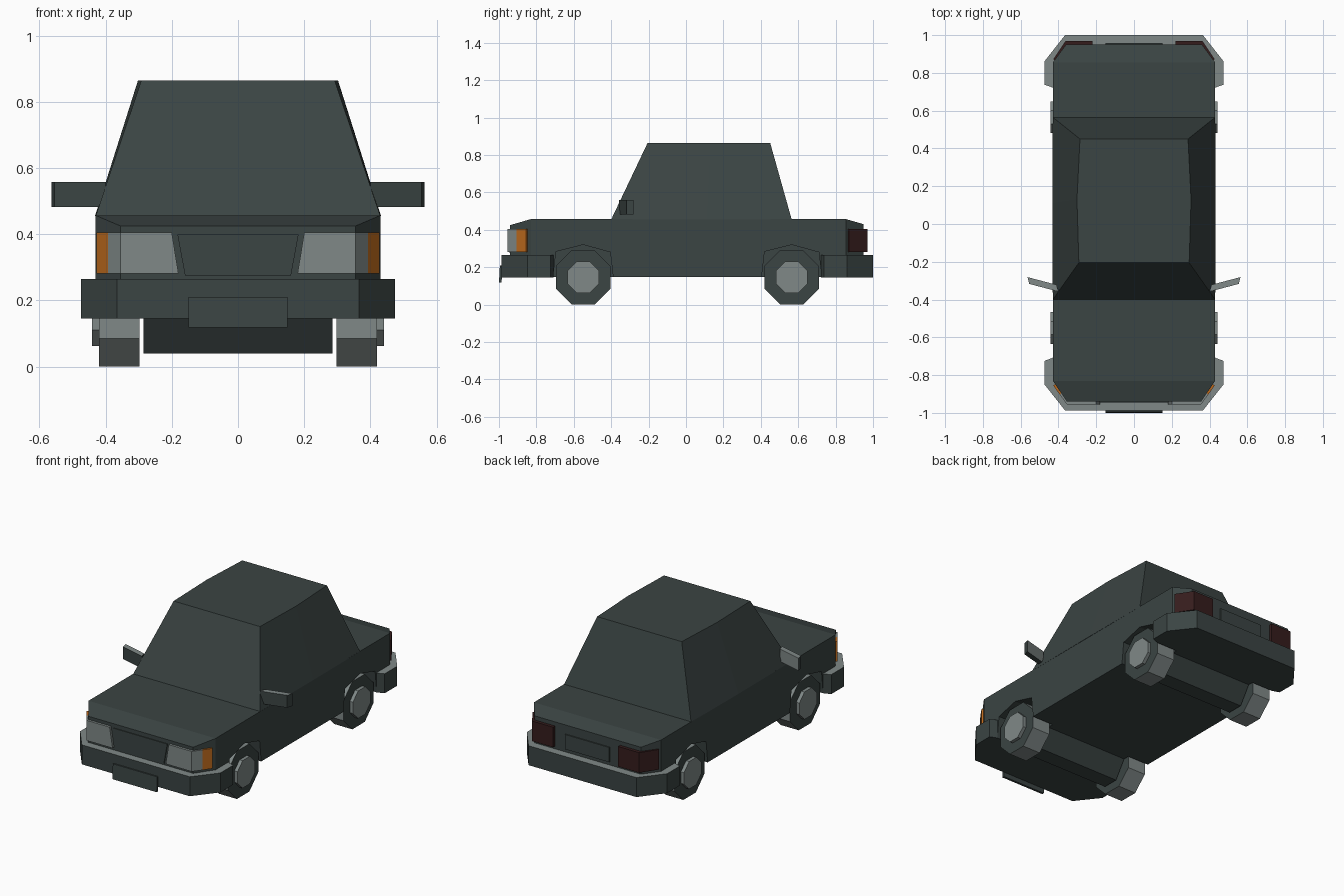
import bpy, bmesh, math
from mathutils import Vector

if "Cube" in bpy.data.objects:
    bpy.data.objects.remove(bpy.data.objects["Cube"])


def mat(name, rgb):
    m = bpy.data.materials.new(name)
    m.diffuse_color = (*rgb, 1)
    m.use_nodes = True
    m.node_tree.nodes["Principled BSDF"].inputs["Base Color"].default_value = m.diffuse_color
    return m


DARK = mat("dark_paint", (0.043, 0.058, 0.056))
GREY = mat("grey_trim", (0.215, 0.250, 0.245))
ORANGE = mat("orange_lamp", (0.50, 0.14, 0.012))
RED = mat("dark_red_lamp", (0.036, 0.012, 0.012))


def loft(name, rings, *mats, rule=None):
    """Join equal rings of points with side faces and two caps."""
    bm = bmesh.new()
    vs = [[bm.verts.new(p) for p in r] for r in rings]
    n = len(rings[0])
    for a, b in zip(vs, vs[1:]):
        for i in range(n):
            j = (i + 1) % n
            bm.faces.new((a[i], a[j], b[j], b[i]))
    bm.faces.new(vs[0])
    bm.faces.new(vs[-1])
    bmesh.ops.recalc_face_normals(bm, faces=bm.faces)
    bm.normal_update()
    if rule:
        for f in bm.faces:
            f.material_index = rule(f.normal)
    me = bpy.data.meshes.new(name)
    bm.to_mesh(me)
    bm.free()
    for m in mats:
        me.materials.append(m)
    ob = bpy.data.objects.new(name, me)
    bpy.context.collection.objects.link(ob)
    return ob


def prism(name, plan, z0, z1, *mats, rule=None):
    return loft(name, [[(x, y, z0) for x, y in plan], [(x, y, z1) for x, y in plan]],
                *mats, rule=rule)


def across(name, yz, x0, x1, *mats, rule=None):
    return loft(name, [[(x0, y, z) for y, z in yz], [(x1, y, z) for y, z in yz]],
                *mats, rule=rule)


def plate(name, corners, back, m):
    back = Vector(back)
    return loft(name, [corners, [Vector(c) + back for c in corners]], m)


def both(half):
    """Complete a half outline (x > 0) with its mirror image."""
    return half + [(-p[0], *p[1:]) for p in reversed(half)]


def octagon(yc, zc, apothem):
    r = apothem / math.cos(math.pi / 8)
    return [(yc + r * math.cos(math.pi / 8 + k * math.pi / 4),
             zc + r * math.sin(math.pi / 8 + k * math.pi / 4)) for k in range(8)]


WHEEL_Y = (-0.55, 0.565)

# lower body: bevelled plan, hood and boot edges dropping at the ends
top = both([(0.355, -0.94, 0.425), (0.43, -0.83, 0.457), (0.43, -0.40, 0.457),
            (0.43, 0.56, 0.457), (0.43, 0.855, 0.457), (0.36, 0.95, 0.43)])
base = [(x, y, 0.148) for x, y, z in top]
bm = bmesh.new()
b = [bm.verts.new(p) for p in base]
t = [bm.verts.new(p) for p in top]
n = len(top)
bm.faces.new(b)
for i in range(n):
    bm.faces.new((b[i], b[(i + 1) % n], t[(i + 1) % n], t[i]))
for i in range(n // 2 - 1):
    bm.faces.new((t[i], t[i + 1], t[n - 2 - i], t[n - 1 - i]))
bmesh.ops.recalc_face_normals(bm, faces=bm.faces)
me = bpy.data.meshes.new("lower_body")
bm.to_mesh(me)
bm.free()
me.materials.append(DARK)
body = bpy.data.objects.new("lower_body", me)
bpy.context.collection.objects.link(body)

# wheel arches cut into the body
cutters = []
for wy in WHEEL_Y:
    arch = [(wy - 0.165, 0.10), (wy - 0.16, 0.15), (wy - 0.145, 0.283), (wy, 0.32),
            (wy + 0.145, 0.28), (wy + 0.16, 0.15), (wy + 0.165, 0.10)]
    for s in (1, -1):
        c = across("arch_cutter", arch, s * 0.285, s * 0.6, DARK)
        c.hide_render = True
        cutters.append(c)
        md = body.modifiers.new("arch", 'BOOLEAN')
        md.operation = 'DIFFERENCE'
        md.solver = 'EXACT'
        md.object = c
bpy.context.view_layer.objects.active = body
for md in list(body.modifiers):
    bpy.ops.object.modifier_apply(modifier=md.name)
for c in cutters:
    bpy.data.objects.remove(c)

# cabin with a slight fold at the door pillar
loft("cabin", [both([(0.43, -0.40, 0.455), (0.432, 0.11, 0.455), (0.43, 0.565, 0.455)]),
               both([(0.292, -0.205, 0.865), (0.302, 0.13, 0.865), (0.286, 0.45, 0.865)])],
     DARK)

# bumpers: dark faces with a grey top
top_grey = lambda nrm: 1 if nrm.z > 0.5 else 0
prism("front_bumper", both([(0.365, -0.987), (0.475, -0.848), (0.475, -0.725), (0.43, -0.708)]),
      0.146, 0.265, DARK, GREY, rule=top_grey)
prism("rear_bumper", both([(0.43, 0.722), (0.475, 0.738), (0.475, 0.86), (0.365, 1.0)]),
      0.146, 0.265, DARK, GREY, rule=top_grey)

# grille, number plates
plate("grille", [(-0.16, -0.945, 0.275), (0.16, -0.945, 0.275),
                 (0.183, -0.945, 0.40), (-0.183, -0.945, 0.40)], (0, 0.008, 0), DARK)
plate("front_plate", [(-0.15, -1.0, 0.118), (0.15, -1.0, 0.118),
                      (0.15, -0.995, 0.21), (-0.15, -0.995, 0.21)], (0, 0.014, 0), DARK)
plate("rear_plate", [(-0.15, 0.957, 0.285), (0.15, 0.957, 0.285),
                     (0.15, 0.957, 0.375), (-0.15, 0.957, 0.375)], (0, -0.009, 0), DARK)


def lamp(name, a_low, a_top, end, back, m):
    z0, z1 = 0.282, 0.405
    plate(name, [(*a_low, z0), (*end, z0), (*end, z1), (*a_top, z1)], back, m)


for s, side in ((1, "right"), (-1, "left")):
    # headlamps wrapping round the corners, orange at the ends
    p, q, r = (s * 0.355, -0.955), (s * 0.392, -0.905), (s * 0.427, -0.855)
    lamp("headlamp_" + side, (s * 0.18, -0.955), (s * 0.20, -0.955), p, (0, 0.03, 0), GREY)
    lamp("headlamp_corner_" + side, p, p, q, (-s * 0.015, 0.03, 0), GREY)
    lamp("indicator_" + side, q, q, r, (-s * 0.025, 0.02, 0), ORANGE)
    # tail lamps
    p, q = (s * 0.362, 0.97), (s * 0.427, 0.872)
    lamp("tail_lamp_" + side, (s * 0.22, 0.97), (s * 0.22, 0.97), p, (0, -0.03, 0), RED)
    lamp("tail_lamp_corner_" + side, p, p, q, (-s * 0.02, -0.02, 0), RED)
    # door mirrors
    prism("door_mirror_" + side,
          [(s * 0.40, -0.358), (s * 0.555, -0.317), (s * 0.564, -0.281), (s * 0.41, -0.322)],
          0.482, 0.558, DARK, GREY,
          rule=lambda nrm: 1 if nrm.z > 0.5 or nrm.y > 0.5 else 0)
    # wheels: grey tread, dark sidewall, grey hub
    for wy, end in zip(WHEEL_Y, ("front", "rear")):
        across(f"{end}_tyre_{side}", octagon(wy, 0.146, 0.146), s * 0.297, s * 0.42,
               DARK, GREY, rule=lambda nrm: 0 if abs(nrm.x) > 0.5 else 1)
        across(f"{end}_hub_{side}", octagon(wy, 0.146, 0.084), s * 0.41, s * 0.441, GREY)

# axle housings between the wheels
for wy, end in zip(WHEEL_Y, ("front", "rear")):
    across(end + "_axle", [(wy - 0.13, 0.16), (wy - 0.05, 0.04), (wy + 0.05, 0.04),
                           (wy + 0.13, 0.16)], -0.285, 0.285, DARK)
